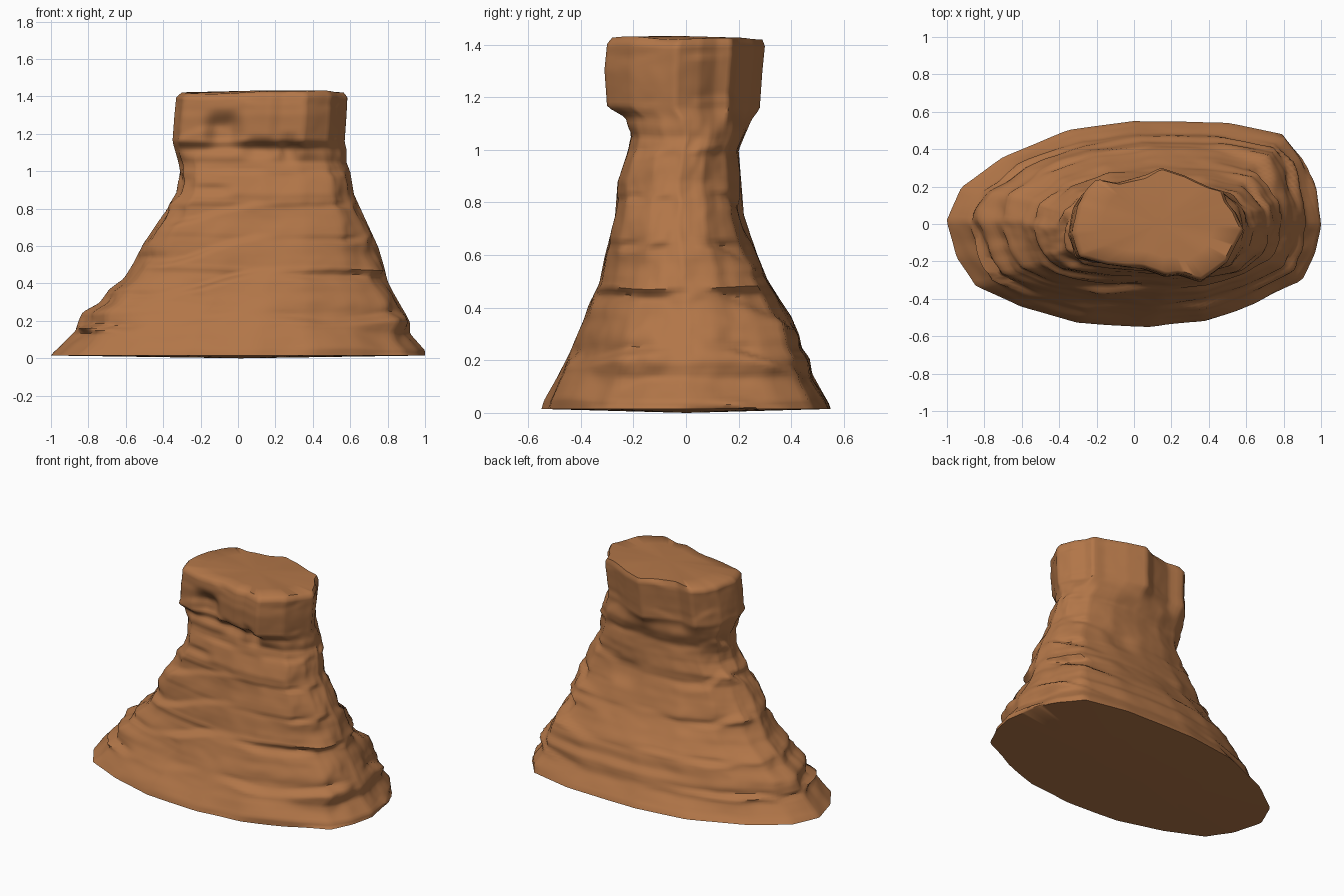
import bpy, bmesh, math
from mathutils import Vector, noise

cube = bpy.data.objects.get("Cube")
if cube:
    bpy.data.objects.remove(cube, do_unlink=True)

SIDES, RINGS = 144, 110

# Plan outlines of the foot, the neck and the cap
FOOT = [(1, 0), (.96, .2), (.9, .36), (.8, .48), (.5, .54), (0, .55), (-.35, .5),
        (-.7, .36), (-.92, .2), (-1, .02), (-.95, -.18), (-.85, -.33), (-.6, -.44),
        (-.3, -.52), (.1, -.55), (.38, -.52), (.65, -.42), (.9, -.3), (.97, -.15)]
NECK = [(1, 0), (.95, .4), (.75, .8), (.4, .98), (0, 1), (-.4, .95), (-.75, .75), (-.95, .4),
        (-1, 0), (-.96, -.5), (-.8, -.8), (-.4, -.95), (0, -1), (.4, -1), (.75, -.85), (.93, -.45)]
CAP = [(.59, -.03), (.55, .06), (.5, .12), (.48, .18), (.4, .2), (.27, .26), (.14, .3),
       (.06, .26), (-.1, .22), (-.2, .24), (-.27, .17), (-.31, .1), (-.34, -.05), (-.3, -.17),
       (-.15, -.21), (.05, -.23), (.17, -.27), (.24, -.26), (.36, -.3), (.42, -.26), (.5, -.2)]

# Height, left, right, front and back limits of the butte
LEVELS = [(.015, -1, 1, -.55, .55), (.05, -.96, 1, -.54, .53), (.14, -.87, .92, -.49, .48),
          (.2, -.85, .92, -.46, .47), (.24, -.83, .9, -.44, .44), (.29, -.74, .87, -.42, .43),
          (.36, -.69, .83, -.39, .4), (.42, -.61, .8, -.37, .36), (.5, -.56, .78, -.33, .31),
          (.6, -.51, .75, -.31, .27), (.75, -.41, .68, -.27, .22), (.88, -.33, .62, -.26, .21),
          (1.0, -.31, .6, -.22, .2), (1.05, -.32, .58, -.21, .22), (1.12, -.34, .58, -.23, .25),
          (1.16, -.35, .57, -.3, .28), (1.3, -.34, .58, -.31, .29), (1.4, -.33, .585, -.3, .3),
          (1.423, -.3, .565, -.28, .29)]

# Hollows: centre x, centre z, half width, half height, depth, side (-1 front, 1 back)
HOLLOWS = [(-.08, 1.22, .13, .13, .06, -1), (.12, 1.12, .12, .08, .03, -1),
           (.27, 1.12, .06, .1, .03, -1), (-.15, .9, .16, .04, .015, -1),
           (.3, .72, .15, .1, .02, 1)]


def limits(z):
    for a, b in zip(LEVELS, LEVELS[1:]):
        if z <= b[0]:
            t = max(0, (z - a[0]) / (b[0] - a[0]))
            return [p + (q - p) * t for p, q in zip(a[1:], b[1:])]
    return LEVELS[-1][1:]


def fit(points, box):
    """Stretch a ring of points so that it fills the box."""
    x0, x1 = min(p[0] for p in points), max(p[0] for p in points)
    y0, y1 = min(p[1] for p in points), max(p[1] for p in points)
    return [(box[0] + (x - x0) / (x1 - x0) * (box[1] - box[0]),
             box[2] + (y - y0) / (y1 - y0) * (box[3] - box[2])) for x, y in points]


def radii(outline):
    """Distance to the outline along every direction, in a unit box."""
    pts = fit(outline, (-1, 1, -1, 1))
    result = []
    for i in range(SIDES):
        d = Vector((math.cos(math.tau * i / SIDES), math.sin(math.tau * i / SIDES)))
        best = 1
        for p, q in zip(pts, pts[1:] + pts[:1]):
            p, e = Vector(p), Vector(q) - Vector(p)
            den = d.cross(e)
            if abs(den) > 1e-6:
                t, u = p.cross(e) / den, p.cross(d) / den
                if t > 0 and -.001 <= u <= 1.001:
                    best = t
        result.append(best)
    return result


def strata(d, z):
    """Ledges that drift around the rock and fade in and out."""
    drift = noise.noise(Vector((d.x * 1.3, d.y * 1.3, z))) * .12
    phase = ((z + drift) / .2) % 1
    fade = max(0, .5 + noise.noise(Vector((d.x * 2, d.y * 2, z * 3 + 7))) * 1.3)
    step = phase / .85 if phase < .85 else (1 - phase) / .15
    return (step - .5) * .055 * fade


def smooth(t):
    t = min(1, max(0, t))
    return t * t * (3 - 2 * t)


foot, neck, cap = radii(FOOT), radii(NECK), radii(CAP)
bm = bmesh.new()
rings = []
z_low, z_high = LEVELS[0][0], LEVELS[-1][0]
for r in range(RINGS):
    z = z_low + (z_high - z_low) * r / (RINGS - 1)
    to_neck, to_cap = smooth((z - .25) / .6), smooth((z - 1.04) / .12)
    calm = (.3 + .7 * min(1, (z - z_low) / .1)) * (1 - .6 * to_cap)
    ring = []
    for i in range(SIDES):
        a = math.tau * i / SIDES
        d = Vector((math.cos(a), math.sin(a)))
        rad = foot[i] + (neck[i] - foot[i]) * to_neck
        rad += (cap[i] - rad) * to_cap
        rough = noise.fractal(Vector((d.x * 2.2, d.y * 2.2, z * 5)), 1, 2, 3) * .025
        ring.append(tuple(d * (rad * (1 + calm * (rough + strata(d, z) * 1.3)))))
    verts = []
    for i, (x, y) in enumerate(fit(ring, limits(z))):
        for cx, cz, w, h, depth, side in HOLLOWS:
            if y * side > 0:
                dent = smooth(1.2 - 1.2 * abs(x - cx) / w) * smooth(1.2 - 1.2 * abs(z - cz) / h)
                y -= side * depth * dent
        a = math.tau * i / SIDES
        wave = noise.noise(Vector((math.cos(a) * 1.5, math.sin(a) * 1.5, z))) * .015
        verts.append(bm.verts.new((x, y, z + wave * (0 if r == 0 else 1))))
    rings.append(verts)

# Walls
for low, high in zip(rings, rings[1:]):
    for i in range(SIDES):
        j = (i + 1) % SIDES
        bm.faces.new((low[i], low[j], high[j], high[i]))


def close(ring, height, flip):
    """Fan a gently uneven surface across a ring."""
    mid = sum((v.co for v in ring), Vector()) / SIDES
    mid.z = height
    inner = [bm.verts.new(v.co.lerp(mid, .3)) for v in ring]
    centre = bm.verts.new(mid)
    for i in range(SIDES):
        j = (i + 1) % SIDES
        for face in ((ring[i], ring[j], inner[j], inner[i]), (inner[i], inner[j], centre)):
            bm.faces.new(face[::-1] if flip else face)


close(rings[-1], 1.432, False)
close(rings[0], 0, True)

mesh = bpy.data.meshes.new("rock_butte")
bm.to_mesh(mesh)
bm.free()
rock = bpy.data.objects.new("rock_butte", mesh)
bpy.context.collection.objects.link(rock)

# Sandstone colour
sandstone = bpy.data.materials.new("sandstone_brown")
sandstone.use_nodes = True
colour = (.445, .181, .065, 1)
sandstone.diffuse_color = colour
sandstone.node_tree.nodes["Principled BSDF"].inputs["Base Color"].default_value = colour
mesh.materials.append(sandstone)

bpy.ops.object.select_all(action='DESELECT')
rock.select_set(True)
bpy.context.view_layer.objects.active = rock
bpy.ops.object.shade_smooth_by_angle(angle=math.radians(50))
